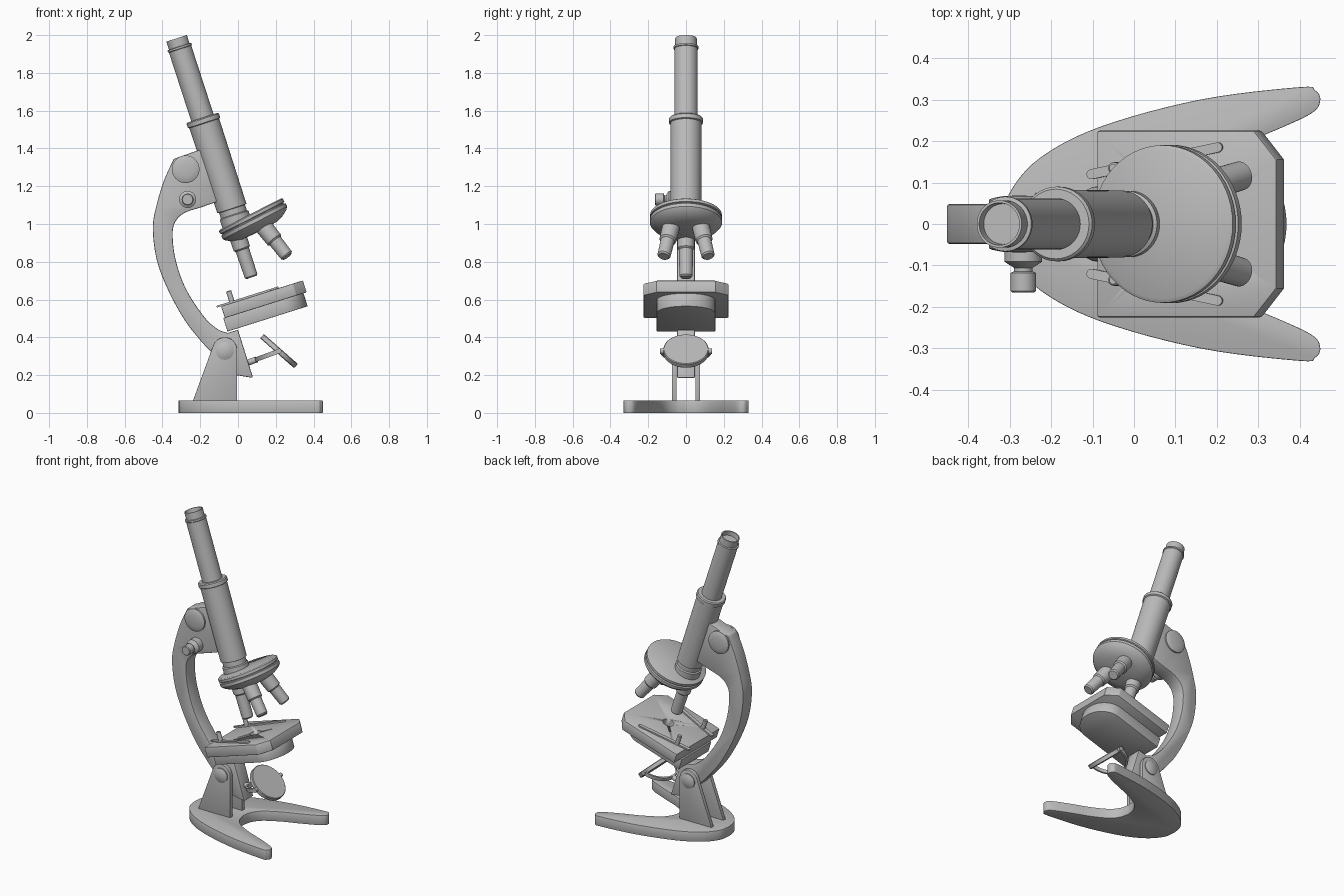
import bpy, bmesh
from math import sin, cos, pi, radians
from mathutils import Vector, Matrix

if "Cube" in bpy.data.objects:
    bpy.data.objects.remove(bpy.data.objects["Cube"])

grey = bpy.data.materials.new("grey_metal")
grey.use_nodes = True
colour = (0.5, 0.5, 0.5, 1)
grey.diffuse_color = colour
grey.node_tree.nodes["Principled BSDF"].inputs["Base Color"].default_value = colour

UPRIGHT = Matrix.Rotation(pi / 2, 4, "X")  # profile in x, z; thickness along y


def finish(name, bm, matrix, bevel=0):
    bmesh.ops.recalc_face_normals(bm, faces=bm.faces)
    mesh = bpy.data.meshes.new(name)
    bm.to_mesh(mesh)
    bm.free()
    mesh.transform(matrix)
    mesh.materials.append(grey)
    ob = bpy.data.objects.new(name, mesh)
    bpy.context.collection.objects.link(ob)
    bpy.ops.object.select_all(action="DESELECT")
    ob.select_set(True)
    bpy.context.view_layer.objects.active = ob
    if bevel:
        mod = ob.modifiers.new("edge", "BEVEL")
        mod.width, mod.segments, mod.angle_limit = bevel, 2, radians(40)
        bpy.ops.object.modifier_apply(modifier=mod.name)
    bpy.ops.object.shade_smooth_by_angle(angle=radians(35))
    return ob


def slab(name, outline, low, high, matrix=Matrix(), bevel=0):
    bm = bmesh.new()
    face = bm.faces.new([bm.verts.new((x, y, low)) for x, y in outline])
    ext = bmesh.ops.extrude_face_region(bm, geom=[face])["geom"]
    top = [v for v in ext if isinstance(v, bmesh.types.BMVert)]
    bmesh.ops.translate(bm, verts=top, vec=(0, 0, high - low))
    return finish(name, bm, matrix, bevel)


def lathe(name, profile, origin, axis, segments=40):
    """Turn (radius, distance) points around an axis."""
    bm = bmesh.new()
    verts = [bm.verts.new((r, 0, d)) for r, d in profile]
    edges = [bm.edges.new(pair) for pair in zip(verts, verts[1:])]
    bmesh.ops.spin(bm, geom=verts + edges, cent=(0, 0, 0), axis=(0, 0, 1),
                   angle=2 * pi, steps=segments, use_merge=False)
    bmesh.ops.remove_doubles(bm, verts=bm.verts, dist=0.0002)
    turn = Vector(axis).to_track_quat("Z", "Y").to_matrix().to_4x4()
    return finish(name, bm, Matrix.Translation(origin) @ turn)


def spline(points, steps=6):
    """Smooth curve through the given points."""
    p = [Vector(q) for q in points]
    p = [2 * p[0] - p[1]] + p + [2 * p[-1] - p[-2]]
    out = []
    for a, b, c, d in zip(p, p[1:], p[2:], p[3:]):
        for i in range(steps):
            t = i / steps
            out.append(0.5 * (2 * b + (c - a) * t + (2 * a - 5 * b + 4 * c - d) * t * t
                              + (3 * b - a - 3 * c + d) * t ** 3))
    return out + [p[-2]]


def arc(cx, cy, rx, ry, start, end, steps=16):
    angles = [radians(start + (end - start) * i / steps) for i in range(steps + 1)]
    return [(cx + rx * cos(a), cy + ry * sin(a)) for a in angles]


# Horseshoe foot
half = spline([(-0.315, 0), (-0.3, 0.075), (-0.226, 0.16), (-0.08, 0.235), (0.16, 0.3),
               (0.4, 0.33), (0.437, 0.322), (0.449, 0.298), (0.425, 0.265), (0.31, 0.213),
               (0.2, 0.17), (0.1, 0.115), (0.055, 0.06), (0.04, 0)])
slab("foot", half + [(x, -y) for x, y in half[-2:0:-1]], 0, 0.065, bevel=0.008)

# Curved arm with tube head and lower tail
outer = spline([(-0.34, 1.345), (-0.39, 1.235), (-0.43, 1.105), (-0.451, 0.98),
                (-0.43, 0.81), (-0.37, 0.65), (-0.285, 0.495), (-0.2, 0.385), (-0.13, 0.31)])
inner = spline([(-0.055, 0.423), (-0.11, 0.445), (-0.18, 0.51), (-0.275, 0.655),
                (-0.33, 0.81), (-0.346, 0.945), (-0.33, 1.015), (-0.28, 1.06), (-0.19, 1.09)])
slab("arm", outer + [(-0.01, 0.2), (0.08, 0.185), (0.0, 0.44)] + inner
     + [(-0.06, 1.135), (-0.14, 1.415)], -0.048, 0.048, UPRIGHT, 0.006)

# Paired bracket plates, hinge bolts and coarse focus knobs
bracket = [(-0.005, 0.06), (-0.005, 0.34)] + arc(-0.07, 0.335, 0.065, 0.065, 5, 158) + [(-0.24, 0.06)]
for side, label in ((-1, "right"), (1, "left")):
    slab("bracket_" + label, bracket, -0.0125, 0.0125,
         Matrix.Translation((0, side * 0.0625, 0)) @ UPRIGHT, 0.003)
    lathe("hinge_bolt_" + label, [(0, 0), (0.047, 0), (0.047, 0.008), (0.03, 0.016), (0, 0.02)],
          (-0.07, side * 0.073, 0.328), (0, side, 0))
    lathe("coarse_knob_" + label,
          [(0, 0), (0.073, 0), (0.073, 0.012), (0.066, 0.016), (0.04, 0.021), (0, 0.023)],
          (-0.277, side * 0.046, 1.29), (0, side, 0))

# Fine focus knob on one side
lathe("fine_knob", [(0, 0), (0.045, 0), (0.045, 0.045), (0.022, 0.06), (0.022, 0.068),
                    (0.031, 0.072), (0.031, 0.115), (0.027, 0.119), (0, 0.119)],
      (-0.267, -0.046, 1.13), (0, -1, 0))

# Body tube and open eyepiece
lathe("body_tube",
      [(0, 0.03), (0.049, 0.03), (0.051, 0), (0.057, 0), (0.057, 0.045), (0.066, 0.047),
       (0.066, 0.057), (0.062, 0.06), (0.062, 0.442), (0.084, 0.442), (0.09, 0.448),
       (0.09, 0.47), (0.083, 0.474), (0.081, 0.947), (0.072, 0.95), (0.072, 0.98),
       (0.08, 0.985), (0.08, 1.06), (0, 1.06)],
      (-0.325, 0, 1.983), (sin(radians(18)), 0, -cos(radians(18))))

# Revolving nosepiece
lathe("nosepiece",
      [(0, 0), (0.18, 0), (0.19, 0.006), (0.19, 0.022), (0.182, 0.025), (0.182, 0.03),
       (0.191, 0.033), (0.191, 0.052), (0.18, 0.066), (0.15, 0.085), (0.11, 0.1), (0, 0.104)],
      (0.066, 0, 1.053), (sin(radians(27)), 0, -cos(radians(27))), 56)

# Three objectives
for label, top, tip in (("back", (-0.015, 0, 0.975), (0.072, 0, 0.717)),
                        ("right", (0.125, -0.075, 1.0), (0.262, -0.118, 0.828)),
                        ("left", (0.125, 0.075, 1.0), (0.262, 0.118, 0.828))):
    run = Vector(tip) - Vector(top)
    n = run.length
    lathe("objective_" + label,
          [(0, 0), (0.047, 0), (0.045, 0.11), (0.037, 0.118), (0.035, n - 0.008),
           (0.028, n), (0, n)], top, run, 28)

# Tilted stage with a light hole
stage = Matrix.Translation((0.127, 0, 0.633)) @ Matrix.Rotation(radians(-17.5), 4, "Y")
edge = [(-0.227, 0.225), (0.17, 0.225), (0.227, 0.155)]
plate = slab("stage_plate", edge + [(x, -y) for x, y in reversed(edge)], -0.066, 0, stage, 0.005)
cutter = slab("hole_cutter", arc(0, 0, 0.036, 0.036, 0, 348.75, 31), -0.05, 0.05, stage)
cutter.hide_render = True
bpy.context.view_layer.objects.active = plate
cut = plate.modifiers.new("hole", "BOOLEAN")
cut.object = cutter
bpy.ops.object.modifier_apply(modifier=cut.name)
bpy.data.objects.remove(cutter)
slab("stage_block", [(-0.235, 0.155), (-0.235, -0.155)] + arc(0.09, 0, 0.12, 0.155, -90, 90, 24),
     -0.138, -0.064, stage, 0.003)

# Specimen clips and their pins
for side, label in ((-1, "right"), (1, "left")):
    place = stage @ Matrix.Translation((-0.165, side * 0.135, 0)) @ Matrix.Rotation(side * 0.2, 4, "Z")
    strip = arc(0.25, 0, 0.012, 0.012, -90, 90, 8) + arc(-0.075, 0, 0.012, 0.012, 90, 270, 8)
    slab("clip_" + label, strip, 0, 0.009, place)
    lathe("clip_pin_" + label, [(0, 0), (0.014, 0), (0.014, 0.062), (0.01, 0.066), (0, 0.066)],
          place.translation, stage.to_3x3() @ Vector((0, 0, 1)), 20)

# Mirror with fork and stem
centre = Vector((0.217, 0, 0.327))
facing = Vector((0.66, 0, 0.75)).normalized()
lathe("mirror", [(0, -0.015), (0.116, -0.015), (0.12, -0.011), (0.12, 0.011), (0.116, 0.015), (0, 0.015)],
      centre, facing, 48)
fork = Matrix.Translation(centre) @ Matrix.Rotation(radians(-20), 4, "Y")
slab("mirror_fork", arc(0, 0, 0.134, 0.134, 88, 272, 28) + arc(0, 0, 0.123, 0.123, 272, 88, 28),
     -0.012, 0.012, fork)
lathe("mirror_stem", [(0, 0), (0.016, 0), (0.016, 0.075), (0, 0.075)],
      (0.03, 0, 0.258), (0.94, 0, 0.34), 20)
for side, label in ((-1, "right"), (1, "left")):
    lathe("mirror_pivot_" + label, [(0, 0), (0.014, 0), (0.014, 0.022), (0, 0.022)],
          centre + Vector((0, side * 0.116, 0)), (0, side, 0), 16)
